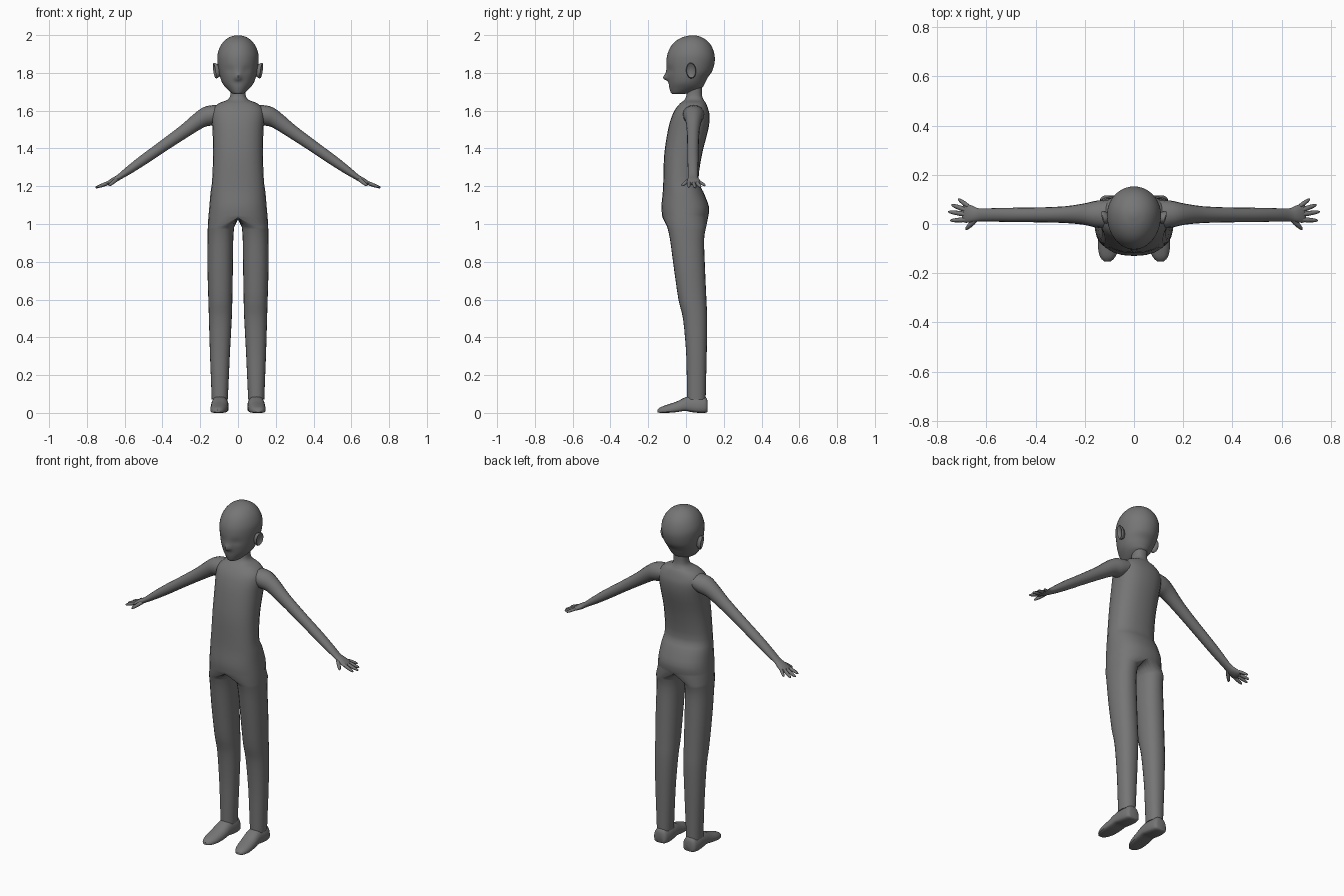
import bpy, bmesh, math
from mathutils import Vector

if "Cube" in bpy.data.objects:
    bpy.data.objects.remove(bpy.data.objects["Cube"])

grey = bpy.data.materials.new("plain grey")
grey.diffuse_color = (0.18, 0.18, 0.18, 1)
grey.use_nodes = True
grey.node_tree.nodes["Principled BSDF"].inputs["Base Color"].default_value = grey.diffuse_color


def refine(rows, k):
    """Catmull-Rom interpolation of a table of section sizes."""
    out = []
    for i in range(len(rows) - 1):
        a, b = rows[max(i - 1, 0)], rows[i]
        c, d = rows[i + 1], rows[min(i + 2, len(rows) - 1)]
        for s in range(k):
            t = s / k
            out.append([0.5 * (2 * q + (r - p) * t + (2 * p - 5 * q + 4 * r - w) * t * t
                               + (3 * q - p - 3 * r + w) * t ** 3)
                        for p, q, r, w in zip(a, b, c, d)])
    return out + [list(rows[-1])]


def spow(v, e):
    return math.copysign(abs(v) ** e, v)


def bridge(bm, a, b, closed=True):
    n = len(a)
    for i in range(n if closed else n - 1):
        j = (i + 1) % n
        bm.faces.new((a[i], a[j], b[j], b[i]))


def finish(name, bm, mirror=True, angle=60):
    bmesh.ops.recalc_face_normals(bm, faces=bm.faces)
    me = bpy.data.meshes.new(name)
    bm.to_mesh(me)
    bm.free()
    me.materials.append(grey)
    ob = bpy.data.objects.new(name, me)
    bpy.context.collection.objects.link(ob)
    if mirror:
        ob.modifiers.new("mirror", 'MIRROR').merge_threshold = 0.0005
    bpy.ops.object.select_all(action='DESELECT')
    ob.select_set(True)
    bpy.context.view_layer.objects.active = ob
    bpy.ops.object.shade_smooth_by_angle(angle=math.radians(angle))
    return ob


def loft(name, rings, mirror=True, angle=60):
    bm = bmesh.new()
    vs = [[bm.verts.new(p) for p in r] for r in rings]
    for a, b in zip(vs, vs[1:]):
        bridge(bm, a, b)
    bm.faces.new(vs[0])
    bm.faces.new(vs[-1])
    return finish(name, bm, mirror, angle)


def tube(name, rows, sides=16):
    """Sections (x, y, z, half thickness, half width) swept along their centres."""
    rings = []
    for i, r in enumerate(rows):
        d = Vector(rows[min(i + 1, len(rows) - 1)][:3]) - Vector(rows[max(i - 1, 0)][:3])
        wide = Vector((-d.y, d.x, 0)).normalized()
        up = d.cross(wide).normalized()
        rings.append([Vector(r[:3]) + up * r[3] * math.sin(2 * math.pi * k / sides)
                      + wide * r[4] * math.cos(2 * math.pi * k / sides) for k in range(sides)])
    return loft(name, rings)


# body: half torso shell whose last ring opens into one leg, then mirrored
N = 12
torso = refine([  # z, half width, front y, back y
    (1.73, .040, .005, .085), (1.68, .041, .002, .085), (1.656, .058, -.01, .094),
    (1.64, .10, -.03, .105), (1.61, .132, -.055, .117), (1.57, .14, -.075, .125),
    (1.50, .135, -.095, .118), (1.37, .132, -.115, .085), (1.23, .137, -.12, .066),
    (1.17, .145, -.123, .092), (1.09, .152, -.13, .122), (1.035, .157, -.125, .117)], 3)
legs = refine([  # z, inner x, outer x, front y, back y
    (.985, .02, .160, -.10, .107), (.92, .025, .161, -.085, .096), (.78, .027, .162, -.066, .10),
    (.60, .03, .157, -.04, .108), (.50, .033, .154, -.016, .112), (.33, .042, .149, 0, .11),
    (.20, .048, .144, .004, .107), (.07, .054, .139, .006, .104)], 3)
bm = bmesh.new()
prev = None
for z, hx, yf, yb in torso:
    ring = []
    for i in range(N + 1):
        t = math.pi * (i / N - .5)
        x = 0 if i in (0, N) else hx * spow(math.cos(t), .85)
        ring.append(bm.verts.new((x, (yf + yb) / 2 + (yb - yf) / 2 * spow(math.sin(t), .85), z)))
    if prev:
        bridge(bm, prev, ring, False)
    prev = ring
# crotch seam closes the ring for the leg
y0, y1 = prev[-1].co.y, prev[0].co.y
for i in range(1, N):
    f = .5 - .5 * math.cos(math.pi * i / N)
    prev.append(bm.verts.new((0, y0 + (y1 - y0) * f, 1.035 - .012 * math.sin(math.pi * f))))
for z, xi, xo, yf, yb in legs:
    ring = []
    for i in range(2 * N):
        t = math.pi * (i / N - .5)
        ring.append(bm.verts.new(((xi + xo) / 2 + (xo - xi) / 2 * spow(math.cos(t), .9),
                                  (yf + yb) / 2 + (yb - yf) / 2 * spow(math.sin(t), .9), z)))
    bridge(bm, prev, ring)
    prev = ring
bm.faces.new(prev)
finish("body_and_legs", bm)

# head: egg sections with a pointed face, a nose ridge and shallow eye hollows
head = refine([  # z, half width, front y, back y, widest y
    (1.688, .018, -.072, -.02, -.05), (1.695, .036, -.08, .03, -.03), (1.72, .063, -.088, .083, 0),
    (1.745, .082, -.092, .10, .01), (1.775, .094, -.097, .115, .02), (1.81, .102, -.103, .139, .03),
    (1.86, .109, -.104, .152, .035), (1.90, .108, -.098, .15, .037), (1.94, .094, -.08, .136, .037),
    (1.97, .072, -.052, .112, .037), (1.99, .044, -.014, .08, .037), (1.999, .012, .025, .05, .037)], 4)
rings = []
for z, hx, yf, yb, yc in head:
    ring = []
    for i in range(40):
        t = 2 * math.pi * i / 40
        c, s = math.cos(t), math.sin(t)
        x = hx * c
        y = yc + s * ((yb - yc) if s > 0 else (yc - yf))
        if s < 0:
            rise = math.exp(-((z - 1.772) / (.012 if z < 1.772 else .024)) ** 2)
            y -= .025 * rise * math.exp(-(x / .013) ** 2)
            y += .007 * math.exp(-((z - 1.815) / .02) ** 2 - ((abs(x) - .045) / .02) ** 2)
        ring.append((x, y, z))
    rings.append(ring)
loft("head", rings, mirror=False)

# ears: dished discs flaring outward toward the back
rings = []
for off, size in ((-.008, .7), (.004, .9), (.013, 1), (.018, .9), (.012, .62), (.008, .3)):
    ring = []
    for i in range(16):
        t = 2 * math.pi * i / 16
        y, z = .026 * size * math.cos(t), .042 * size * math.sin(t)
        ring.append((.107 + off + .28 * y + .12 * z, .027 + y - .12 * z, 1.812 + z + .2 * y))
    rings.append(ring)
loft("ear", rings)

# arm and palm
tube("arm", refine([
    (.08, .04, 1.590, .040, .058), (.15, .04, 1.574, .053, .055), (.20, .04, 1.552, .045, .044),
    (.28, .038, 1.494, .036, .034), (.40, .037, 1.41, .030, .030), (.50, .037, 1.34, .027, .029),
    (.58, .037, 1.283, .021, .027), (.63, .037, 1.248, .015, .026), (.66, .040, 1.230, .015, .034),
    (.685, .043, 1.217, .011, .038), (.697, .044, 1.212, .005, .033)], 3))

# fingers: root, tip, radius
for name, a, b, r in (
        ("little_finger", (.675, .073, 1.222), (.715, .102, 1.203), .009),
        ("ring_finger", (.68, .056, 1.220), (.742, .078, 1.195), .010),
        ("middle_finger", (.68, .039, 1.220), (.755, .050, 1.192), .010),
        ("index_finger", (.68, .018, 1.220), (.747, .014, 1.195), .010),
        ("thumb", (.64, .022, 1.238), (.684, -.022, 1.203), .011)):
    a, b = Vector(a), Vector(b)
    tube(name, [(*a.lerp(b, f), r * s, r * s) for f, s in
                ((0, .9), (.35, 1), (.7, .85), (.92, .6), (1, .25))], 8)

# shoe: sections from heel to toe with a raised arch under the foot
shoe = refine([  # y, centre x, half width, bottom z, top z
    (.115, .096, .026, .008, .06), (.105, .096, .040, .001, .083), (.07, .096, .046, 0, .088),
    (.03, .096, .046, .004, .09), (-.005, .097, .046, .010, .082), (-.05, .100, .046, .004, .06),
    (-.10, .104, .042, 0, .043), (-.135, .107, .030, 0, .030), (-.152, .108, .014, .003, .016)], 3)
rings = []
for y, cx, hw, lo, hi in shoe:
    ring = []
    for i in range(20):
        t = 2 * math.pi * i / 20
        c, s = math.cos(t), math.sin(t)
        mid = lo + (hi - lo) * .35
        z = mid + (hi - mid) * s if s > 0 else mid + (mid - lo) * spow(s, .45)
        ring.append((cx + hw * spow(c, .75), y, z))
    rings.append(ring)
loft("shoe", rings, angle=45)
